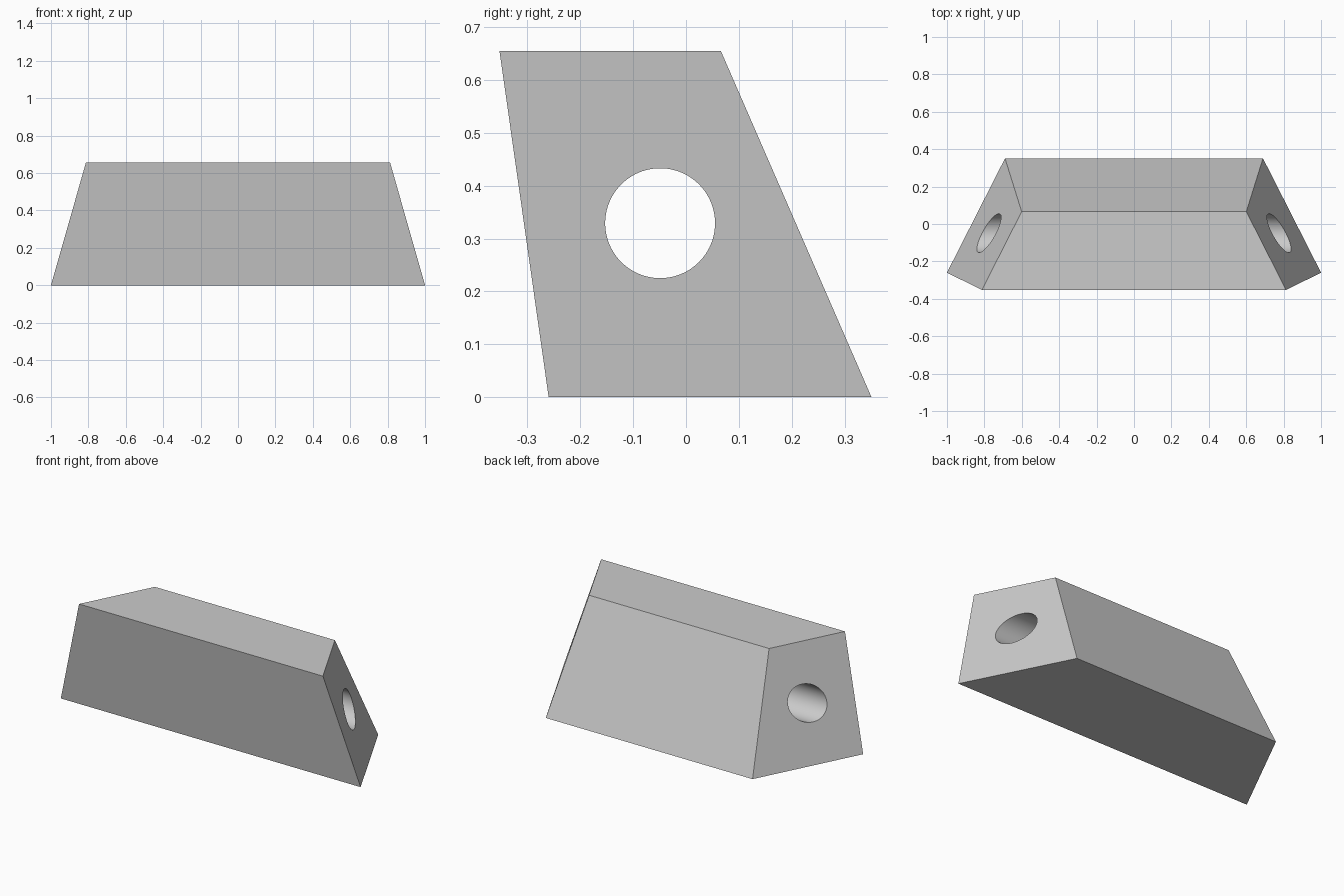
import bpy
import bmesh
from math import radians

cube = bpy.data.objects.get("Cube")
if cube:
    bpy.data.objects.remove(cube, do_unlink=True)

# Plain grey material
grey = bpy.data.materials.new("plain grey")
grey.use_nodes = True
colour = (0.6, 0.6, 0.6, 1.0)
grey.diffuse_color = colour
grey.node_tree.nodes["Principled BSDF"].inputs["Base Color"].default_value = colour


def end_x(y, z):
    """Half length of the block on its slanted end plane."""
    return 1 - 0.508 * (y + 0.26) - 0.357 * z


# Block: side profile swept between two mirrored slanted ends
profile = [(-0.26, 0), (0.351, 0), (0.066, 0.655), (-0.353, 0.655)]
bm = bmesh.new()
right, left = [[bm.verts.new((s * end_x(y, z), y, z)) for y, z in profile] for s in (-1, 1)]
bm.faces.new(right)
bm.faces.new(left)
for i in range(len(profile)):
    j = (i + 1) % len(profile)
    bm.faces.new((right[i], right[j], left[j], left[i]))
bmesh.ops.recalc_face_normals(bm, faces=bm.faces)
mesh = bpy.data.meshes.new("slanted_block")
bm.to_mesh(mesh)
bm.free()
mesh.materials.append(grey)
block = bpy.data.objects.new("slanted_block", mesh)
bpy.context.collection.objects.link(block)

# Round hole along the whole length
bpy.ops.mesh.primitive_cylinder_add(vertices=96, radius=0.104, depth=3,
                                    location=(0, -0.049, 0.329),
                                    rotation=(0, radians(90), 0))
cutter = bpy.context.object
cutter.name = "hole_cutter"
cutter.data.materials.append(grey)
cut = block.modifiers.new("hole", 'BOOLEAN')
cut.operation = 'DIFFERENCE'
cut.solver = 'EXACT'
cut.object = cutter

# Apply the cut, then drop the cutter
bpy.context.view_layer.objects.active = block
cutter.select_set(False)
block.select_set(True)
bpy.ops.object.modifier_apply(modifier=cut.name)
bpy.data.objects.remove(cutter, do_unlink=True)
bpy.ops.object.shade_smooth_by_angle(angle=radians(20))
